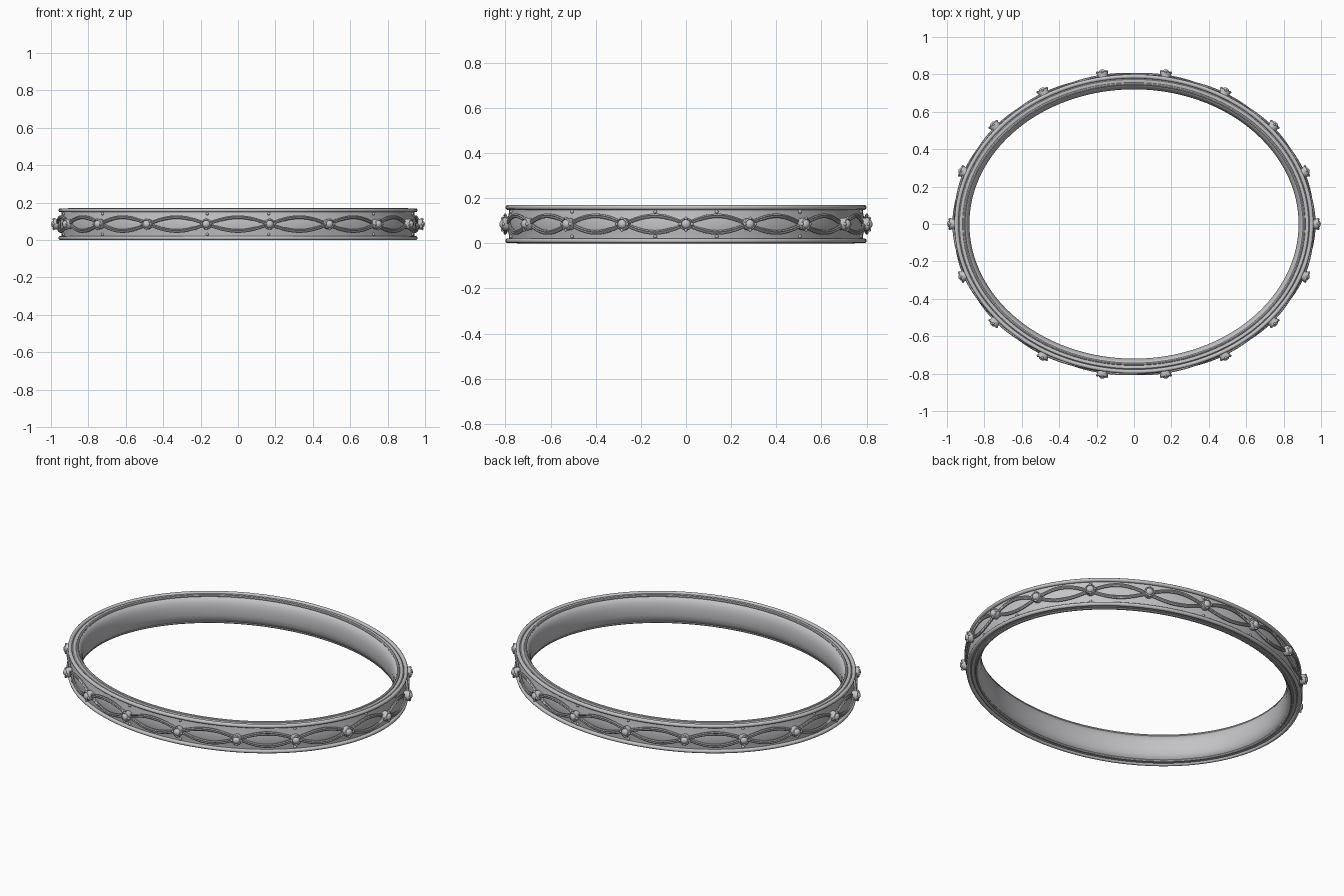
import bpy, bmesh, math
from mathutils import Vector, Matrix

cube = bpy.data.objects.get("Cube")
if cube:
    bpy.data.objects.remove(cube)

A, B, MID = 0.955, 0.795, 0.085   # outer rail ellipse and mid height
STONES = 18

silver = bpy.data.materials.new("silver grey")
silver.use_nodes = True
COLOUR = (0.55, 0.55, 0.57, 1)
silver.diffuse_color = COLOUR
silver.node_tree.nodes["Principled BSDF"].inputs["Base Color"].default_value = COLOUR


def normal(t):
    return Vector((math.cos(t) * B, math.sin(t) * A, 0)).normalized()


def on_ring(t, out, z):
    """Point at ellipse angle t, pushed outward by out, at height z."""
    return Vector((A * math.cos(t), B * math.sin(t), z)) + normal(t) * out


def frame(t, out, z):
    """Local frame whose z axis points out of the band."""
    n, up = normal(t), Vector((0, 0, 1))
    m = Matrix((up.cross(n), up, n)).transposed().to_4x4()
    m.translation = on_ring(t, out, z)
    return m


def finish(name, bm, angle=40):
    bmesh.ops.recalc_face_normals(bm, faces=bm.faces)
    mesh = bpy.data.meshes.new(name)
    bm.to_mesh(mesh)
    bm.free()
    mesh.materials.append(silver)
    ob = bpy.data.objects.new(name, mesh)
    bpy.context.collection.objects.link(ob)
    bpy.ops.object.select_all(action='DESELECT')
    bpy.context.view_layer.objects.active = ob
    ob.select_set(True)
    bpy.ops.object.shade_smooth_by_angle(angle=math.radians(angle))
    return ob


def sweep(name, section, steps):
    """Closed sweep round the ring; section(t) gives (out, z) pairs."""
    bm = bmesh.new()
    rings = []
    for i in range(steps):
        t = math.tau * i / steps
        rings.append([bm.verts.new(on_ring(t, o, z)) for o, z in section(t)])
    for i, a in enumerate(rings):
        b = rings[(i + 1) % steps]
        for j in range(len(a)):
            k = (j + 1) % len(a)
            bm.faces.new((a[j], a[k], b[k], b[j]))
    return finish(name, bm)


def circle(out, z, r, n):
    return [(out + r * math.cos(math.tau * k / n), z + r * math.sin(math.tau * k / n))
            for k in range(n)]


# Band: gently domed outside, rounded comfort fit inside
half = [(-0.004, 0.0), (-0.006, 0.03), (-0.012, 0.055), (-0.012, 0.068),
        (-0.022, 0.078), (-0.043, 0.078), (-0.058, 0.07), (-0.069, 0.05), (-0.075, 0.025)]
band = [(o, MID + z) for o, z in half] + [(-0.075, MID)]
band += [(o, MID - z) for o, z in reversed(half[1:])]
sweep("band", lambda t: band, 180)

# Rounded rails on the rims
for name, z in (("upper_rail", 2 * MID - 0.011), ("lower_rail", 0.011)):
    sweep(name, lambda t: circle(-0.006, z, 0.011, 10), 180)
for name, z in (("upper_inner_rail", 2 * MID - 0.008), ("lower_inner_rail", 0.008)):
    sweep(name, lambda t: circle(-0.046, z, 0.008, 8), 180)


# Two strands weaving over and under, each a pair of fine wires
def strand(name, sign, shift):
    def section(t):
        phase = t * STONES / 2
        z = MID + sign * 0.037 * math.sin(phase) + shift
        return circle(0.006 + 0.004 * sign * math.cos(phase), z, 0.006, 6)
    sweep(name, section, 540)


for label, sign in (("rising", 1), ("falling", -1)):
    strand(label + "_strand_top", sign, 0.0045)
    strand(label + "_strand_bottom", sign, -0.0045)

# Round settings: collar, domed stone and four claws
collars, stones, claws = bmesh.new(), bmesh.new(), bmesh.new()
PROFILE = [(0.026, -0.012), (0.029, 0.012), (0.028, 0.021), (0.023, 0.024), (0.019, 0.018)]
SIDES = 20
for i in range(STONES):
    m = frame(math.tau * i / STONES, 0.01, MID)
    rows = [[collars.verts.new(m @ Vector((r * math.cos(math.tau * k / SIDES),
                                           r * math.sin(math.tau * k / SIDES), h)))
             for k in range(SIDES)] for r, h in PROFILE]
    for a, b in zip(rows, rows[1:]):
        for k in range(SIDES):
            n = (k + 1) % SIDES
            collars.faces.new((a[k], a[n], b[n], b[k]))
    dome = m @ Matrix.Translation((0, 0, 0.016)) @ Matrix.Diagonal((1, 1, 0.85, 1))
    bmesh.ops.create_uvsphere(stones, u_segments=16, v_segments=10, radius=0.021, matrix=dome)
    for k in range(4):
        a = math.tau * k / 4
        spot = Matrix.Translation((0.026 * math.cos(a), 0.026 * math.sin(a), 0.02))
        bmesh.ops.create_icosphere(claws, subdivisions=2, radius=0.007, matrix=m @ spot)
finish("stone_collars", collars)
finish("stones", stones)
finish("claws", claws)

# Small beads above and below the strands
beads = bmesh.new()
for degrees in (10, 40, 80):
    for t in (degrees, 180 - degrees, 180 + degrees, 360 - degrees):
        for z in (MID - 0.055, MID + 0.055):
            bmesh.ops.create_icosphere(beads, subdivisions=2, radius=0.008,
                                       matrix=frame(math.radians(t), -0.009, z))
finish("beads", beads)
